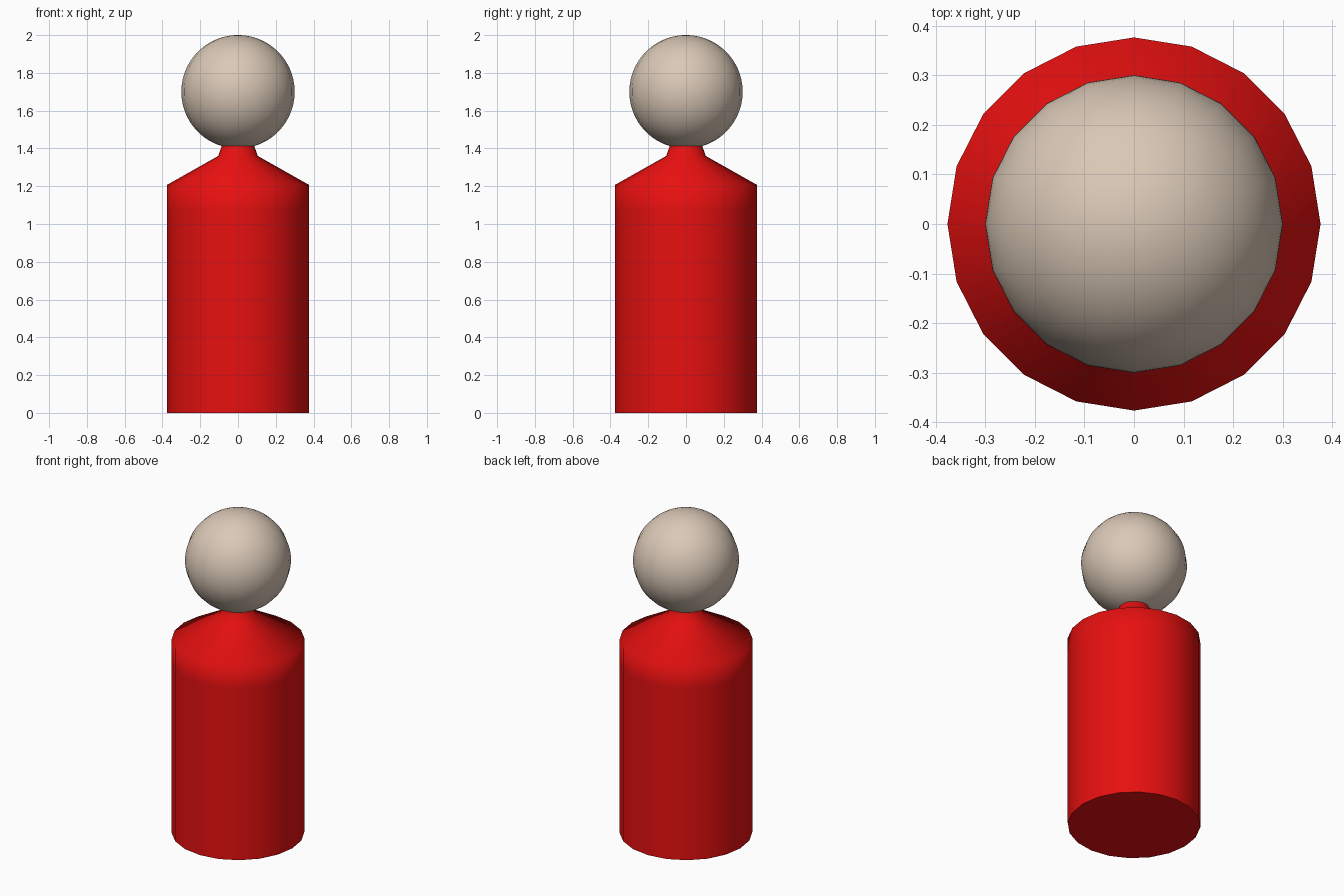
import bpy, bmesh
from math import sin, cos, pi, radians

if "Cube" in bpy.data.objects:
    bpy.data.objects.remove(bpy.data.objects["Cube"])

SIDES = 20


def lathe(name, profile, colour):
    """Revolve (radius, z) points around z; radius 0 becomes a pole."""
    bm = bmesh.new()
    rings = []
    for r, z in profile:
        if r < 1e-6:
            rings.append([bm.verts.new((0, 0, z))] * SIDES)
        else:
            rings.append([bm.verts.new((r * cos(2 * pi * i / SIDES), r * sin(2 * pi * i / SIDES), z))
                          for i in range(SIDES)])
    for low, high in zip(rings, rings[1:]):
        for i in range(SIDES):
            j = (i + 1) % SIDES
            bm.faces.new(list(dict.fromkeys((low[i], low[j], high[j], high[i]))))
    # flat base when the profile starts with an open ring on the floor
    if profile[0][1] == 0:
        bm.faces.new(rings[0][::-1])
    mesh = bpy.data.meshes.new(name)
    bm.to_mesh(mesh)
    bm.free()
    obj = bpy.data.objects.new(name, mesh)
    bpy.context.collection.objects.link(obj)
    mat = bpy.data.materials.new(name + "_colour")
    mat.diffuse_color = colour
    mat.use_nodes = True
    mat.node_tree.nodes["Principled BSDF"].inputs["Base Color"].default_value = mat.diffuse_color
    mesh.materials.append(mat)
    bpy.ops.object.select_all(action='DESELECT')
    obj.select_set(True)
    bpy.context.view_layer.objects.active = obj
    bpy.ops.object.shade_smooth_by_angle(angle=radians(70))
    return obj


# cylinder torso, sloped shoulders and short neck
lathe("body", [(0.376, 0), (0.376, 1.07), (0.376, 1.207), (0.105, 1.36), (0.086, 1.413)],
      (0.8, 0.005, 0.005, 1))

# ball head, open where it meets the neck
start, steps = 0.29, 40
angles = [start + (pi - start) * i / steps for i in range(steps + 1)]
lathe("head", [(0.3 * sin(a), 1.7 - 0.3 * cos(a)) for a in angles],
      (0.7, 0.58, 0.47, 1))
